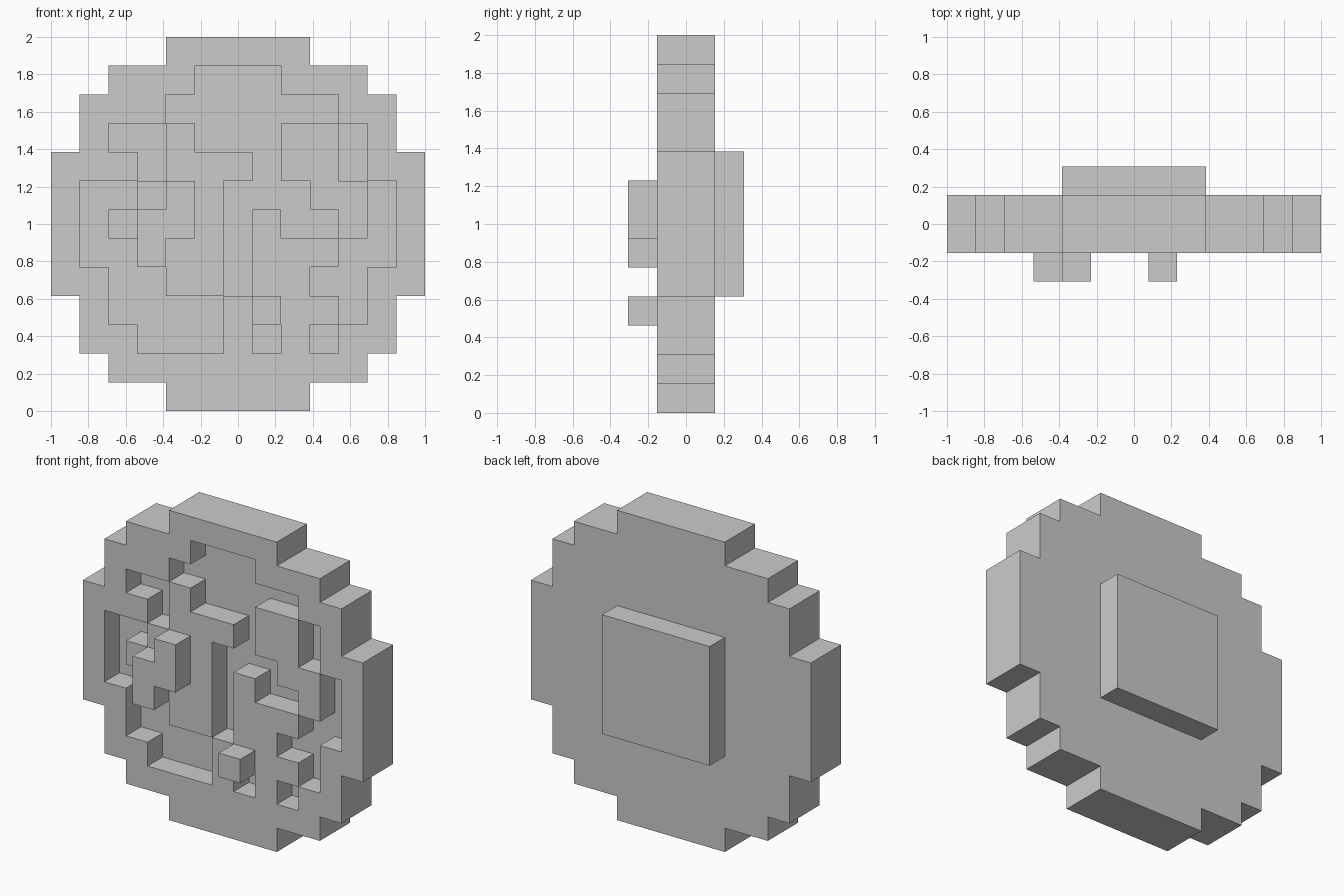
import bpy, bmesh
from mathutils import Vector

if "Cube" in bpy.data.objects:
    bpy.data.objects.remove(bpy.data.objects["Cube"])

N = 13
U = 2 / N  # one block

# Height plan seen from the front, top row first:
# . empty, 0 sunken floor, 1 raised relief, 2 protruding stud
PLAN = [
    "....11111....",
    "..111000111..",
    ".11100000011.",
    ".10010001101.",
    "1110111011011",
    "1001210001101",
    "1012210100101",
    "1002110111001",
    "1100110110011",
    ".10000121101.",
    ".11000101011.",
    "..111111111..",
    "....11111....",
]


def cells(levels, layer):
    """Blocks (x, layer, z) whose plan character is in levels."""
    return {(x, layer, N - 1 - r) for r, row in enumerate(PLAN)
            for x, ch in enumerate(row) if ch in levels}


# Layers run front to back: 0 studs, 1 relief, 2 disc, 3 back plate
parts = {
    "front_studs": cells("2", 0),
    "rim_and_relief": cells("12", 1),
    "disc": cells("012", 2),
    "back_plate": {(x, 3, z) for x in range(4, 9) for z in range(4, 9)},
}
solid = set().union(*parts.values())


def build(name, blocks):
    """Skin the blocks, leaving out faces buried against other blocks."""
    bm = bmesh.new()
    for b in blocks:
        for axis in range(3):
            for side in (0, 1):
                near = list(b)
                near[axis] += 2 * side - 1
                if tuple(near) in solid:
                    continue
                u, v = (axis + 1) % 3, (axis + 2) % 3
                ring = []
                for du, dv in ((0, 0), (1, 0), (1, 1), (0, 1)):
                    p = Vector(b)
                    p[axis] += side
                    p[u] += du
                    p[v] += dv
                    ring.append(bm.verts.new(
                        ((p.x - N / 2) * U, (p.y - 2) * U, p.z * U)))
                bm.faces.new(ring if side else ring[::-1])
    bmesh.ops.remove_doubles(bm, verts=bm.verts, dist=1e-4)
    # merge coplanar squares into large flat faces
    bmesh.ops.dissolve_limit(bm, angle_limit=0.01, verts=bm.verts, edges=bm.edges)
    mesh = bpy.data.meshes.new(name)
    bm.to_mesh(mesh)
    bm.free()
    bpy.context.collection.objects.link(bpy.data.objects.new(name, mesh))


for name, blocks in parts.items():
    build(name, blocks)
